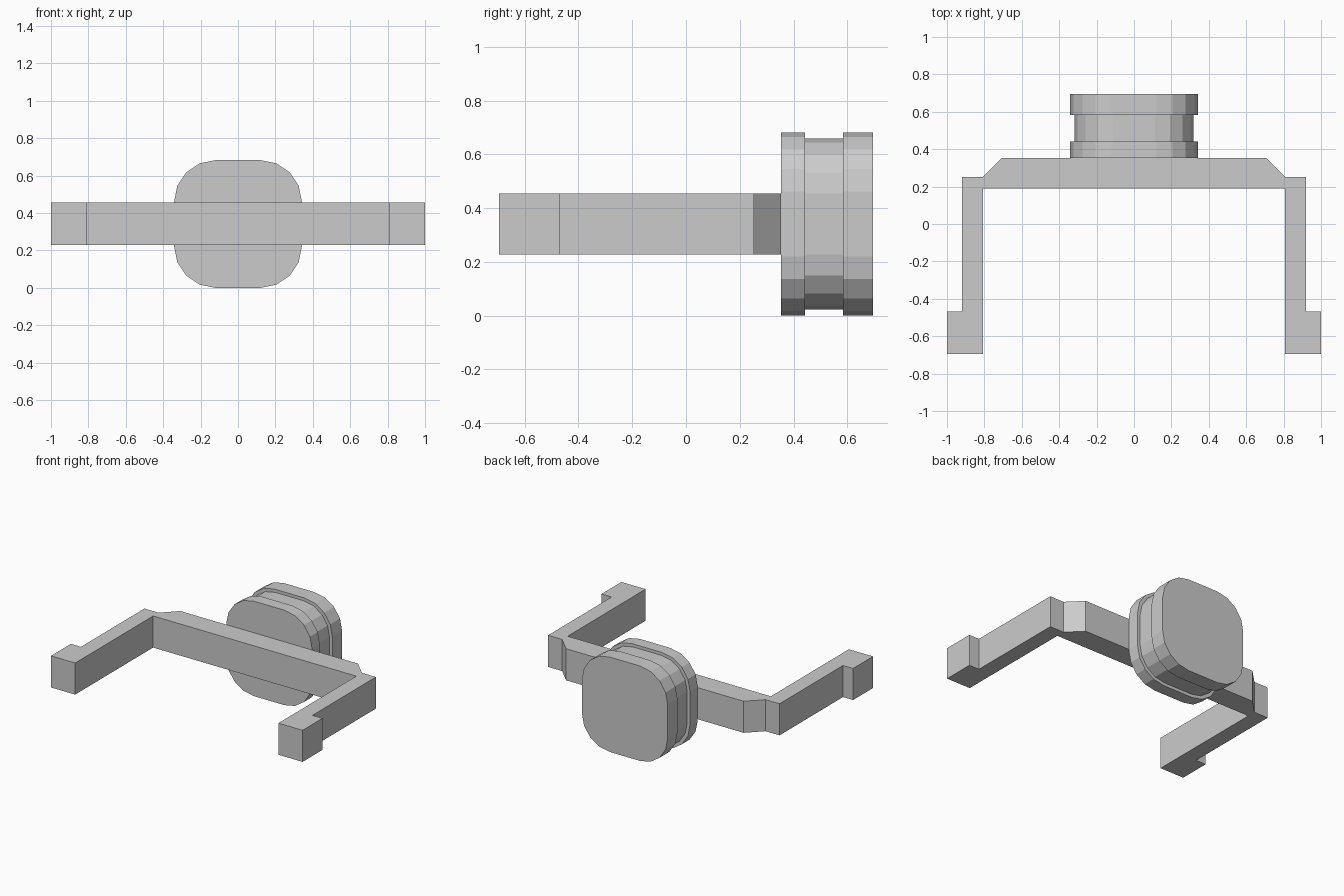
import bpy, bmesh, math

if "Cube" in bpy.data.objects:
    bpy.data.objects.remove(bpy.data.objects["Cube"])


def loft(name, rings):
    """Closed solid skinned through a list of matching point rings."""
    bm = bmesh.new()
    loops = [[bm.verts.new(p) for p in ring] for ring in rings]
    n = len(loops[0])
    for a, b in zip(loops, loops[1:]):
        for i in range(n):
            j = (i + 1) % n
            bm.faces.new((a[i], a[j], b[j], b[i]))
    bm.faces.new(loops[0][::-1])
    bm.faces.new(loops[-1])
    bmesh.ops.recalc_face_normals(bm, faces=bm.faces)
    mesh = bpy.data.meshes.new(name)
    bm.to_mesh(mesh)
    bm.free()
    ob = bpy.data.objects.new(name, mesh)
    bpy.context.collection.objects.link(ob)
    return ob


# U-shaped bracket: half outline mirrored across x, extruded in z
half = [(0.808, 0.19), (0.808, -0.695), (1.0, -0.695), (1.0, -0.469),
        (0.92, -0.469), (0.92, 0.252), (0.808, 0.252), (0.706, 0.354)]
outline = half + [(-x, y) for x, y in reversed(half)]
loft("bracket", [[(x, y, z) for x, y in outline] for z in (0.228, 0.455)])

# Grooved knob: rounded-square section with 4 segments per corner
HALF, RADIUS = 0.341, 0.22
section = []
for q in range(4):
    mid = math.radians(45 + 90 * q)
    cx = math.copysign(HALF - RADIUS, math.cos(mid))
    cz = math.copysign(HALF - RADIUS, math.sin(mid))
    for s in range(5):
        a = math.radians(90 * q + 22.5 * s)
        section.append((cx + RADIUS * math.cos(a), cz + RADIUS * math.sin(a)))

steps = [(0.354, 1), (0.442, 1), (0.442, 0.935),
         (0.584, 0.935), (0.584, 1), (0.695, 1)]
loft("grooved_knob", [[(x * k, y, HALF + z * k) for x, z in section]
                      for y, k in steps])
